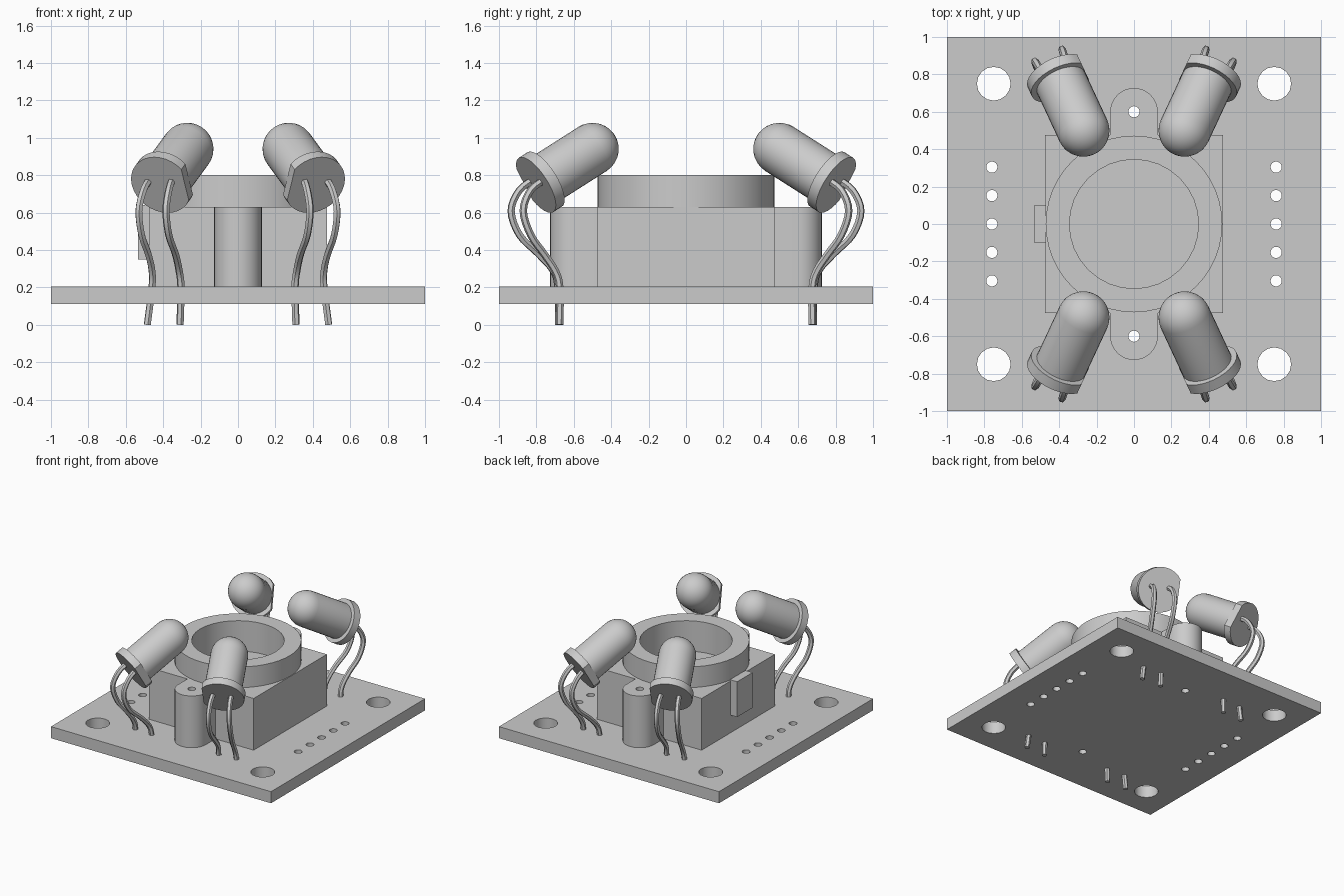
import bpy, bmesh
from math import sin, cos, pi, radians
from mathutils import Vector, Matrix

if "Cube" in bpy.data.objects:
    bpy.data.objects.remove(bpy.data.objects["Cube"])


def circle(x, y, r, n=32):
    return [(x + r * cos(2 * pi * i / n), y + r * sin(2 * pi * i / n)) for i in range(n)]


def rect(x0, x1, y0, y1):
    return [(x0, y0), (x1, y0), (x1, y1), (x0, y1)]


def to_mesh(obj):
    bpy.ops.object.select_all(action='DESELECT')
    bpy.context.view_layer.objects.active = obj
    obj.select_set(True)
    bpy.ops.object.convert(target='MESH')
    obj = bpy.context.object
    bm = bmesh.new()
    bm.from_mesh(obj.data)
    bmesh.ops.remove_doubles(bm, verts=bm.verts, dist=1e-5)
    bmesh.ops.recalc_face_normals(bm, faces=bm.faces)
    bm.to_mesh(obj.data)
    bm.free()
    bpy.ops.object.shade_smooth_by_angle(angle=radians(30))
    return obj


def new_curve(name, dims, loops, cyclic):
    cu = bpy.data.curves.new(name, 'CURVE')
    cu.dimensions = dims
    for pts in loops:
        sp = cu.splines.new('POLY')
        sp.points.add(len(pts) - 1)
        for p, co in zip(sp.points, pts):
            p.co = (co[0], co[1], co[2] if len(co) > 2 else 0, 1)
        sp.use_cyclic_u = cyclic
    obj = bpy.data.objects.new(name, cu)
    bpy.context.collection.objects.link(obj)
    return obj


def plate(name, z0, z1, loops):
    """Extrude an outline with holes from z0 to z1."""
    obj = new_curve(name, '2D', loops, True)
    obj.data.fill_mode = 'BOTH'
    obj.data.extrude = (z1 - z0) / 2
    obj.location.z = (z0 + z1) / 2
    return to_mesh(obj)


def mirror_xy(obj):
    m = obj.modifiers.new("Mirror", 'MIRROR')
    m.use_axis = (True, True, False)
    m.use_mirror_merge = False


# Circuit board with mounting, pin and screw holes
holes = [circle(sx * .75, sy * .75, .09, 16) for sx in (-1, 1) for sy in (-1, 1)]
holes += [circle(sx * .76, .152 * i, .03, 16) for sx in (-1, 1) for i in range(-2, 3)]
holes += [circle(0, sy * .6, .03, 16) for sy in (-1, 1)]
plate("circuit_board", .11, .205, [rect(-1, 1, -1, 1)] + holes)

# Lens holder body, with rounded screw ears front and back
H, E, BORE = .475, .127, .345
ear = [(E * cos(pi * i / 16), .6 + E * sin(pi * i / 16)) for i in range(17)]
half = [(H, -H), (H, H)] + ear + [(-H, H), (-H, -H)]
outline = [(H, H)] + [(E, H)] + ear + [(-E, H), (-H, H)]
outline += [(-x, -y) for x, y in outline]
plate("holder_body", .205, .63,
      [outline, circle(0, 0, BORE)] + [circle(0, s * .6, .03, 16) for s in (-1, 1)])
plate("holder_floor", .205, .55, [circle(0, 0, BORE)])
plate("lens_ring", .63, .80, [circle(0, 0, .472, 48), circle(0, 0, BORE)])
plate("side_tab", .35, .64, [rect(-.535, -.47, -.1, .1)])

# LED bulb: lathed dome and flange with one flat side, tilted inwards
yaw, tilt, L, R = radians(25), radians(30), .385, .14
out = Vector((sin(yaw) * cos(tilt), -cos(yaw) * cos(tilt), -sin(tilt)))
side = Vector((cos(yaw), sin(yaw), 0))
up = -out
frame = Matrix((side, up.cross(side), up)).transposed().to_4x4()
dome = Vector((.271, -.5, .94))
profile = [(0, -L), (.172, -L), (.172, -L + .06), (R, -L + .06)]
profile += [(R * cos(pi / 2 * i / 8), R * sin(pi / 2 * i / 8)) for i in range(9)]
bm = bmesh.new()
vs = [bm.verts.new((r, 0, z)) for r, z in profile]
es = [bm.edges.new(p) for p in zip(vs, vs[1:])]
bmesh.ops.spin(bm, geom=vs + es, axis=(0, 0, 1), cent=(0, 0, 0), steps=32, angle=2 * pi)
bmesh.ops.remove_doubles(bm, verts=bm.verts, dist=1e-4)
for v in bm.verts:
    v.co.x = max(v.co.x, -.142)
bmesh.ops.recalc_face_normals(bm, faces=bm.faces)
bm.transform(Matrix.Translation(dome) @ frame)
me = bpy.data.meshes.new("led_bulbs")
bm.to_mesh(me)
bm.free()
led = bpy.data.objects.new("led_bulbs", me)
bpy.context.collection.objects.link(led)
to_mesh(led)
mirror_xy(led)

# Bent wire leads, two per LED, running down through the board
paths = {
    "inner_leads": [(.35, -.81, .78), (.37, -.89, .72), (.385, -.935, .61), (.37, -.89, .48),
                    (.335, -.79, .38), (.315, -.71, .29), (.305, -.685, .2), (.31, -.68, 0)],
    "outer_leads": [(.47, -.75, .78), (.505, -.83, .72), (.53, -.87, .61), (.515, -.83, .48),
                    (.48, -.76, .38), (.46, -.70, .29), (.46, -.675, .2), (.485, -.675, 0)],
}


def smooth_path(pts, n=4):
    """Catmull-Rom through the given points."""
    p = [Vector(c) for c in [pts[0]] + pts + [pts[-1]]]
    res = []
    for a, b, c, d in zip(p, p[1:], p[2:], p[3:]):
        for k in range(n):
            t = k / n
            res.append((2 * b + (c - a) * t + (2 * a - 5 * b + 4 * c - d) * t ** 2
                        + (3 * b - a - 3 * c + d) * t ** 3) / 2)
    return res + [p[-1]]


for name, pts in paths.items():
    wire = new_curve(name, '3D', [smooth_path(pts)], False)
    wire.data.bevel_depth = .02
    wire.data.bevel_resolution = 1
    wire.data.use_fill_caps = True
    mirror_xy(to_mesh(wire))
